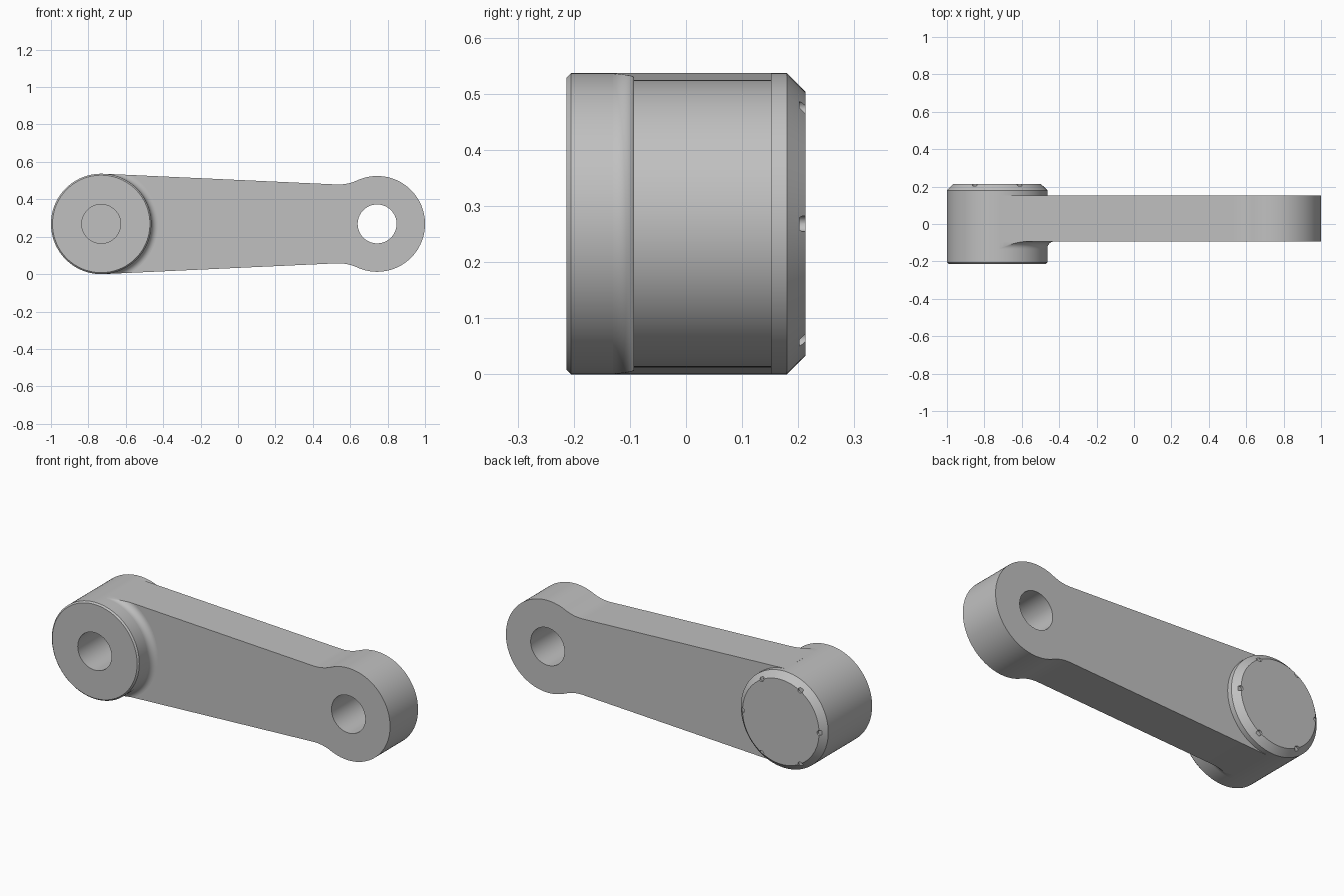
import bpy, bmesh
from math import sin, cos, pi, tau, sqrt, atan2
from mathutils import Vector

cube = bpy.data.objects.get("Cube")
if cube:
    bpy.data.objects.remove(cube)

# Main dimensions
MID_Z = 0.2685
BOSS_R, END_R, BORE_R = 0.2685, 0.256, 0.104
BOSS_X, END_X = -1 + BOSS_R, 1 - END_R
FRONT, BACK = -0.213, 0.213
ARM_FRONT, ARM_BACK = -0.094, 0.152
TAPER = 0.046          # angle of the arm edges
NECK_R = 0.24          # concave blend into the small end
COLLAR_R = 0.036       # blend between boss and arm face
SEGMENTS = 96

grey = bpy.data.materials.new("plain grey")
grey.use_nodes = True
colour = (0.53, 0.53, 0.53, 1)
grey.diffuse_color = colour
grey.node_tree.nodes["Principled BSDF"].inputs["Base Color"].default_value = colour


def finish(bm, name):
    bmesh.ops.recalc_face_normals(bm, faces=bm.faces[:])
    mesh = bpy.data.meshes.new(name)
    bm.to_mesh(mesh)
    bm.free()
    obj = bpy.data.objects.new(name, mesh)
    bpy.context.collection.objects.link(obj)
    mesh.materials.append(grey)
    return obj


def lathe(name, profile, x=BOSS_X, z=MID_Z, steps=SEGMENTS):
    """Turn a closed (radius, y) profile about an axis along y."""
    bm = bmesh.new()
    verts = [bm.verts.new((x + r, y, z)) for r, y in profile]
    edges = [bm.edges.new((v, verts[i - 1])) for i, v in enumerate(verts)]
    bmesh.ops.spin(bm, geom=verts + edges, cent=(x, 0, z), axis=(0, 1, 0),
                   angle=tau, steps=steps)
    bmesh.ops.remove_doubles(bm, verts=bm.verts[:], dist=1e-5)
    return finish(bm, name)


def rod(name, radius, y0, y1, x, z=MID_Z, steps=SEGMENTS):
    return lathe(name, [(0, y0), (radius, y0), (radius, y1), (0, y1)], x, z, steps)


def prism(name, outline, y0, y1):
    bm = bmesh.new()
    face = bm.faces.new([bm.verts.new((x, y0, z)) for x, z in outline])
    grown = bmesh.ops.extrude_face_region(bm, geom=[face])["geom"]
    bmesh.ops.translate(bm, vec=(0, y1 - y0, 0),
                        verts=[g for g in grown if isinstance(g, bmesh.types.BMVert)])
    return finish(bm, name)


def combine(obj, tool, operation):
    """Apply a boolean and discard the helper."""
    tool.hide_render = True
    mod = obj.modifiers.new("cut", "BOOLEAN")
    mod.operation, mod.solver, mod.object = operation, "EXACT", tool
    bpy.context.view_layer.objects.active = obj
    bpy.ops.object.modifier_apply(modifier=mod.name)
    bpy.data.objects.remove(tool)


def arc(centre, radius, start, end, steps):
    return [centre + radius * Vector((cos(a), sin(a)))
            for a in (start + (end - start) * i / steps for i in range(steps + 1))]


# Arm outline: upper edge tangent to the boss, blended into the round end
boss_c, end_c = Vector((BOSS_X, 0)), Vector((END_X, 0))
normal = Vector((sin(TAPER), cos(TAPER)))
along = Vector((cos(TAPER), -sin(TAPER)))
gap = end_c - boss_c
rise = BOSS_R + NECK_R - gap.dot(normal)
run = gap.dot(along) - sqrt((END_R + NECK_R) ** 2 - rise ** 2)
neck_c = boss_c + normal * (BOSS_R + NECK_R) + along * run
to_end = end_c - neck_c
neck = arc(neck_c, NECK_R, -pi / 2 - TAPER, atan2(to_end.y, to_end.x), 14)
out_angle = atan2(-to_end.y, -to_end.x)
round_end = arc(end_c, END_R, out_angle, 0, 40)
inner = arc(boss_c, 0.2, 0, pi / 2 - TAPER, 20)
upper = inner + [boss_c + normal * BOSS_R] + neck + round_end[1:]
lower = [Vector((p.x, -p.y)) for p in reversed(upper[1:-1])]
outline = [(p.x, p.y + MID_Z) for p in upper + lower]

arm = prism("lever_arm", outline, ARM_FRONT, ARM_BACK)
combine(arm, rod("end_hole_cutter", BORE_R, -0.5, 0.5, END_X), "DIFFERENCE")

# Boss with a blind bore at the front and a chamfered, closed back
boss = lathe("boss", [
    (0, 0.15), (BORE_R, 0.15), (BORE_R, FRONT), (BOSS_R - 0.008, FRONT),
    (BOSS_R, FRONT + 0.008), (BOSS_R, 0.18), (0.235, BACK), (0, BACK)])

# Six small sockets around the back rim
for i in range(6):
    a = i * tau / 6
    socket = rod("socket_cutter", 0.014, BACK - 0.011, BACK + 0.05,
                 BOSS_X + 0.237 * cos(a), MID_Z + 0.237 * sin(a), 20)
    combine(boss, socket, "DIFFERENCE")

# Concave collar between boss and arm face, trimmed to the arm outline
curve = arc(Vector((BOSS_R + COLLAR_R, ARM_FRONT - COLLAR_R)), COLLAR_R, pi, pi / 2, 10)
collar = lathe("boss_collar", [(0.22, ARM_FRONT - COLLAR_R)]
               + [tuple(p) for p in curve] + [(0.22, ARM_FRONT)])
combine(collar, prism("collar_trim", outline, ARM_FRONT - 0.1, ARM_FRONT + 0.01),
        "INTERSECT")

# Smooth curved walls, crisp edges
for obj in (arm, boss, collar):
    bpy.ops.object.select_all(action="DESELECT")
    obj.select_set(True)
    bpy.context.view_layer.objects.active = obj
    bpy.ops.object.shade_smooth_by_angle(angle=pi / 6)
